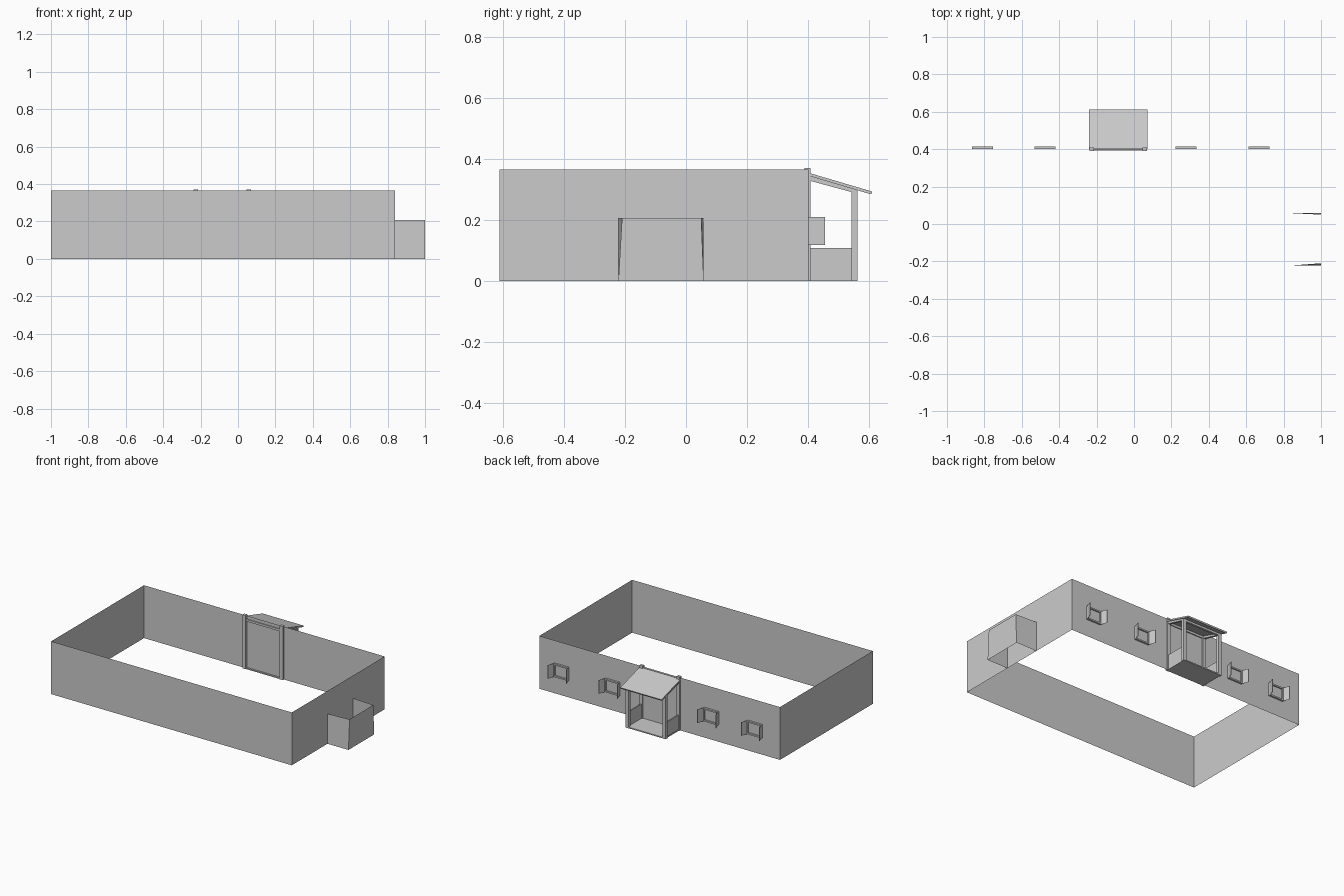
import bpy, bmesh, math
from mathutils import Vector

cube = bpy.data.objects.get("Cube")
if cube:
    bpy.data.objects.remove(cube, do_unlink=True)

grey = bpy.data.materials.new("plain grey")
grey.use_nodes = True
GREY = (0.6, 0.6, 0.6, 1)
grey.diffuse_color = GREY
grey.node_tree.nodes["Principled BSDF"].inputs["Base Color"].default_value = GREY


def add(name, bm):
    mesh = bpy.data.meshes.new(name)
    bm.to_mesh(mesh)
    bm.free()
    mesh.materials.append(grey)
    obj = bpy.data.objects.new(name, mesh)
    bpy.context.collection.objects.link(obj)
    return obj


def box(name, lo, hi):
    bm = bmesh.new()
    bmesh.ops.create_cube(bm, size=1)
    for v in bm.verts:
        v.co = [a if c < 0 else b for a, b, c in zip(lo, hi, v.co)]
    return add(name, bm)


def sheet(name, base, top, closed=False):
    """Thin wall strip between a lower and an upper outline."""
    bm = bmesh.new()
    low = [bm.verts.new(p) for p in base]
    high = [bm.verts.new(p) for p in top]
    n = len(low)
    for i in range(n if closed else n - 1):
        j = (i + 1) % n
        bm.faces.new((low[i], low[j], high[j], high[i]))
    return add(name, bm)


def side_prism(name, profile, x0, x1):
    """Side profile of (y, z) points extruded along x."""
    bm = bmesh.new()
    face = bm.faces.new([bm.verts.new((x0, y, z)) for y, z in profile])
    ext = bmesh.ops.extrude_face_region(bm, geom=[face])["geom"]
    moved = [g for g in ext if isinstance(g, bmesh.types.BMVert)]
    bmesh.ops.translate(bm, verts=moved, vec=(x1 - x0, 0, 0))
    bmesh.ops.recalc_face_normals(bm, faces=bm.faces)
    return add(name, bm)


# Roofless outer walls, a single sheet
LEFT, RIGHT, FRONT, BACK, HEIGHT = -1, 0.84, -0.612, 0.402, 0.365
plan = [(LEFT, FRONT), (RIGHT, FRONT), (RIGHT, BACK), (LEFT, BACK)]
sheet("outer_walls", [(x, y, 0) for x, y in plan],
      [(x, y, HEIGHT) for x, y in plan], closed=True)

# Low side annex, open on top, outer corners leaning in a little
sheet("side_annex",
      [(RIGHT, -0.222, 0), (1, -0.222, 0), (1, 0.058, 0), (RIGHT, 0.058, 0)],
      [(RIGHT, -0.222, 0.207), (1, -0.21, 0.207), (1, 0.05, 0.207), (RIGHT, 0.058, 0.207)])

# Windows: frame bars, pane and a pair of open shutters
W, Z0, Z1, Y1 = 0.056, 0.118, 0.21, 0.415
for n, cx in enumerate((-0.81, -0.476, 0.278, 0.668), 1):
    name = f"window_{n}"
    box(name + "_pane", (cx - W, BACK, Z0), (cx + W, BACK + 0.004, Z1))
    for side, s in (("right", -1), ("left", 1)):
        xs = sorted((cx + s * W, cx + s * (W - 0.01)))
        box(f"{name}_{side}_jamb", (xs[0], BACK, Z0), (xs[1], Y1, Z1))
        hinge = Vector((cx + s * W, Y1 - 0.003, 0))
        tip = Vector((cx + s * 0.072, 0.456, 0))
        off = Vector((-s * 0.004, 0, 0))
        ring = [hinge, tip, tip + off, hinge + off]
        sheet(f"{name}_{side}_shutter", [p + Vector((0, 0, Z0)) for p in ring],
              [p + Vector((0, 0, Z1)) for p in ring], closed=True)
    for label, z in (("sill", Z0), ("lintel", Z1 - 0.01)):
        box(f"{name}_{label}", (cx - W, BACK, z), (cx + W, Y1, z + 0.01))

# Porch floor and sloped roof
PX0, PX1 = -0.238, 0.07
box("porch_floor", (PX0 + 0.005, 0.392, 0), (PX1 - 0.005, 0.562, 0.008))
side_prism("porch_roof", [(0.402, 0.355), (0.612, 0.293), (0.608, 0.284), (0.402, 0.345)],
           PX0 - 0.003, PX1 + 0.003)

# Porch posts, rafters and side panels
for side, x0 in (("right", PX0), ("left", PX1 - 0.024)):
    x1 = x0 + 0.024
    mid = (x0 + x1) / 2
    box(f"porch_{side}_back_post", (x0, 0.389, 0), (x1, 0.409, 0.371))
    box(f"porch_{side}_front_post", (x0, 0.543, 0), (x1, 0.563, 0.297))
    side_prism(f"porch_{side}_rafter",
               [(0.405, 0.345), (0.56, 0.299), (0.56, 0.287), (0.405, 0.329)],
               mid - 0.008, mid + 0.008)
    box(f"porch_{side}_panel", (mid - 0.004, 0.405, 0.008), (mid + 0.004, 0.546, 0.107))

# Cross beams under the roof
box("porch_front_beam", (PX0, 0.546, 0.284), (PX1, 0.56, 0.298))
box("porch_back_beam", (PX0, 0.395, 0.328), (PX1, 0.409, 0.343))
